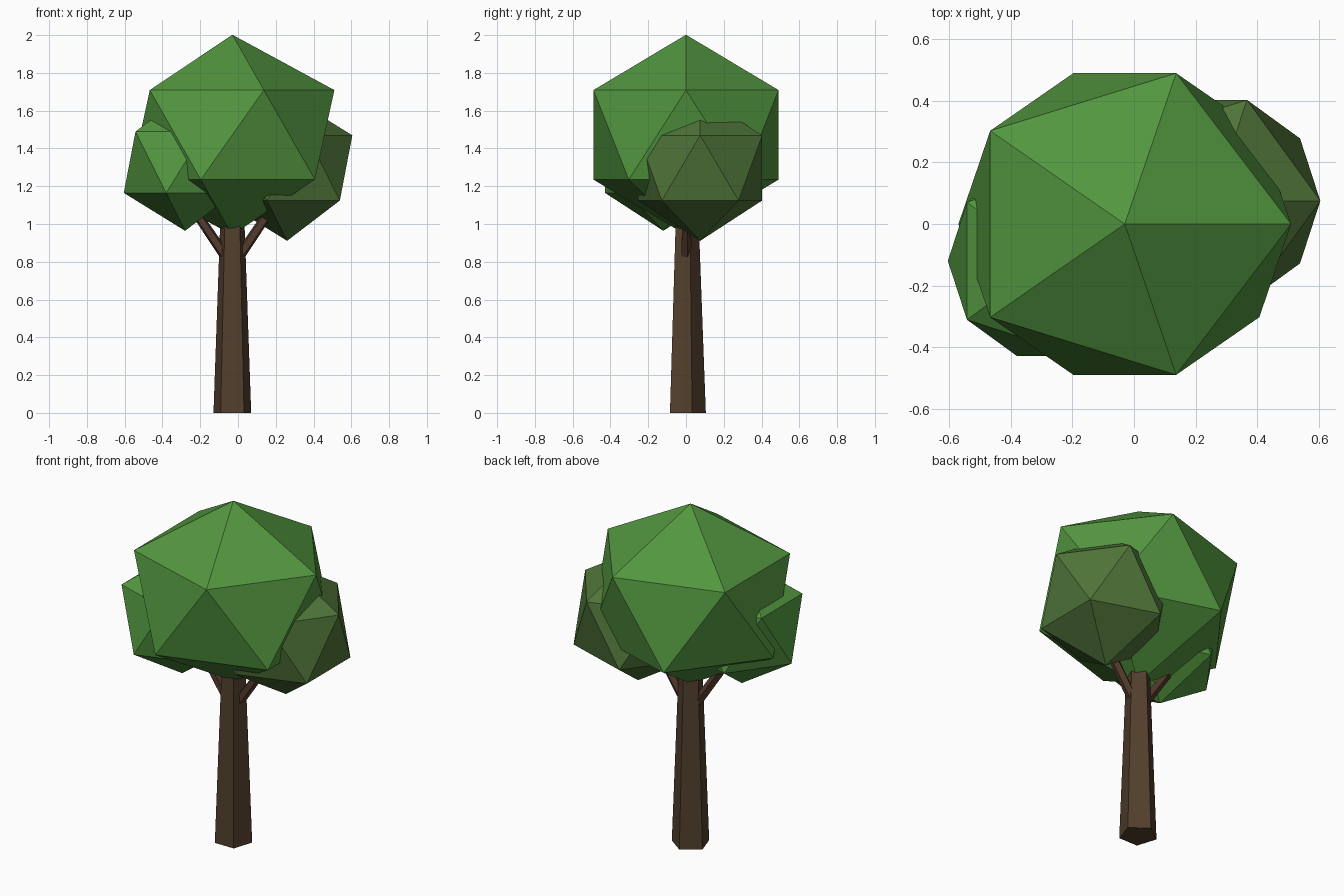
import bpy
from mathutils import Vector

if "Cube" in bpy.data.objects:
    bpy.data.objects.remove(bpy.data.objects["Cube"], do_unlink=True)


def make_material(name, rgb):
    mat = bpy.data.materials.new(name)
    mat.use_nodes = True
    mat.diffuse_color = (*rgb, 1)
    mat.node_tree.nodes["Principled BSDF"].inputs["Base Color"].default_value = (*rgb, 1)
    return mat


leaf_green = make_material("leaf green", (0.085, 0.305, 0.05))
olive_green = make_material("olive green", (0.078, 0.175, 0.04))
bark_brown = make_material("bark brown", (0.085, 0.05, 0.026))
branch_brown = make_material("branch brown", (0.088, 0.044, 0.026))


def finish(name, mat):
    obj = bpy.context.object
    obj.name = name
    obj.data.materials.append(mat)
    bpy.ops.object.transform_apply(location=False, rotation=True, scale=True)
    bpy.ops.object.shade_flat()
    return obj


def leaf_clump(name, centre, radii, mat):
    """Icosahedron of foliage."""
    bpy.ops.mesh.primitive_ico_sphere_add(subdivisions=1, radius=1, location=centre)
    bpy.context.object.scale = radii
    finish(name, mat)


def limb(name, start, end, r_start, r_end, mat):
    """Five-sided tapered limb between two points."""
    start, end = Vector(start), Vector(end)
    axis = end - start
    bpy.ops.mesh.primitive_cone_add(vertices=5, radius1=r_start, radius2=r_end,
                                    depth=axis.length, location=(start + end) / 2)
    bpy.context.object.rotation_euler = Vector((0, 0, 1)).rotation_difference(axis).to_euler()
    finish(name, mat)


# Foliage
leaf_clump("main_foliage", (-0.03, 0, 1.472), (0.604, 0.576, 0.53), leaf_green)
leaf_clump("right_foliage", (-0.28, -0.12, 1.327), (0.363,) * 3, leaf_green)
leaf_clump("left_foliage", (0.26, 0.075, 1.297), (0.386,) * 3, olive_green)

# Trunk and the two branches that fork from it
TRUNK_X = -0.03
limb("trunk", (TRUNK_X, 0, 0), (TRUNK_X, 0, 1.05), 0.105, 0.066, bark_brown)
for side, name in ((1, "left_branch"), (-1, "right_branch")):
    limb(name, (TRUNK_X + side * 0.03, 0, 0.82), (TRUNK_X + side * 0.2, 0, 1.07),
         0.029, 0.026, branch_brown)
